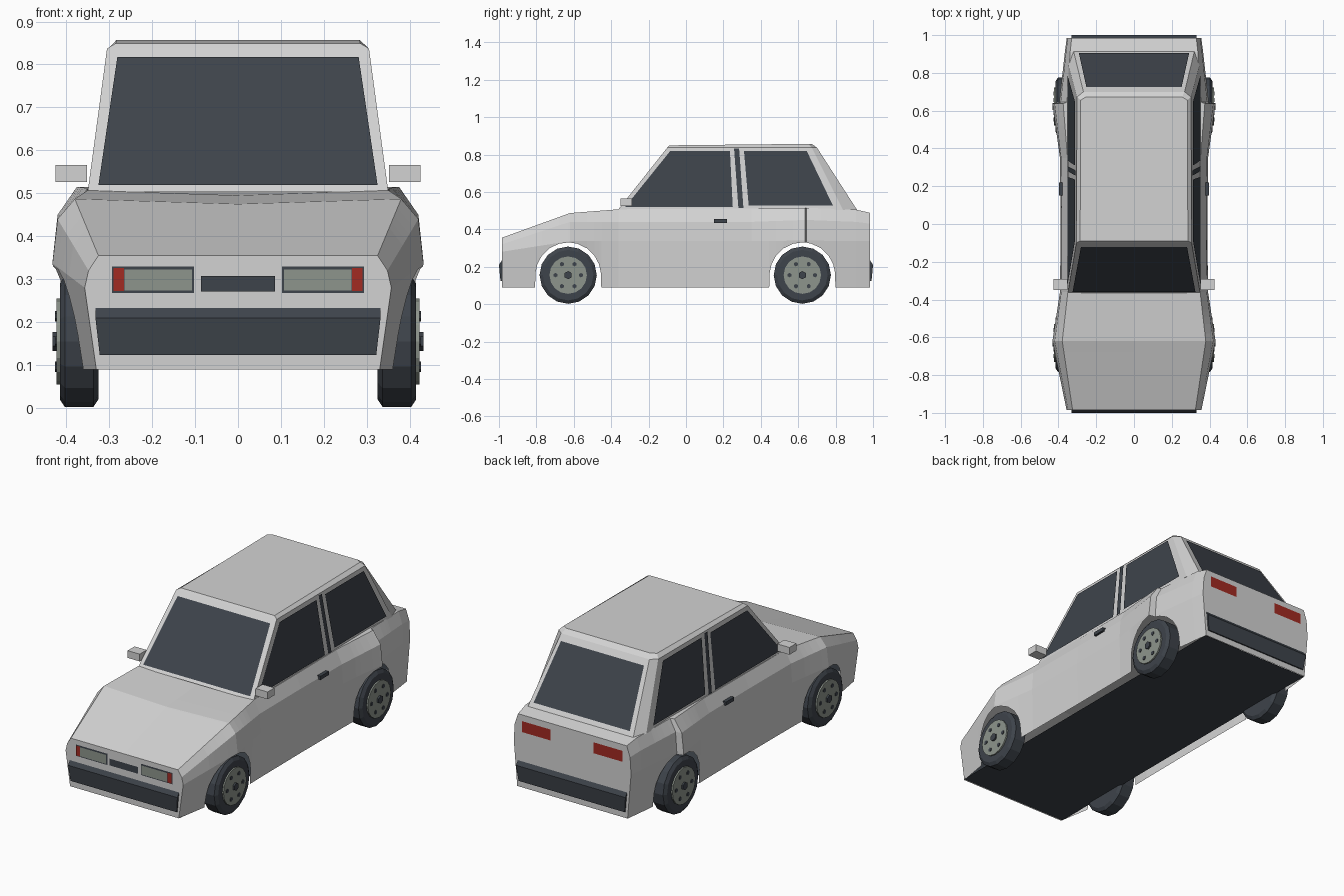
import bpy, bmesh, math
from mathutils import Vector

if "Cube" in bpy.data.objects:
    bpy.data.objects.remove(bpy.data.objects["Cube"])


def material(name, r, g, b):
    m = bpy.data.materials.new(name)
    m.use_nodes = True
    m.diffuse_color = (r, g, b, 1)
    m.node_tree.nodes["Principled BSDF"].inputs["Base Color"].default_value = (r, g, b, 1)
    return m


PAINT = material("light_grey_paint", .65, .65, .65)
DARK = material("charcoal", .048, .057, .07)
LENS = material("grey_green", .27, .3, .265)
RED = material("red_lamp", .36, .024, .016)


def build(name, verts, faces, mat, outward=False):
    bm = bmesh.new()
    vs = [bm.verts.new(v) for v in verts]
    for f in faces:
        bm.faces.new([vs[i] for i in f])
    bmesh.ops.recalc_face_normals(bm, faces=bm.faces)
    bm.normal_update()
    if outward:
        for f in bm.faces:
            if f.normal.dot(f.calc_center_median() - Vector((0, 0, .4))) < 0:
                f.normal_flip()
    mesh = bpy.data.meshes.new(name)
    bm.to_mesh(mesh)
    bm.free()
    mesh.materials.append(mat)
    ob = bpy.data.objects.new(name, mesh)
    bpy.context.scene.collection.objects.link(ob)
    return ob


def plate(name, pts, mat):
    return build(name, pts, [range(len(pts))], mat, outward=True)


def box(name, x, y, z, mat):
    verts = [(a, b, c) for a in x for b in y for c in z]
    faces = [(0, 1, 3, 2), (4, 6, 7, 5), (0, 4, 5, 1), (2, 3, 7, 6), (0, 2, 6, 4), (1, 5, 7, 3)]
    return build(name, verts, faces, mat)


def loft(name, rings, mat):
    """Closed rings joined in order, with both ends capped."""
    n = len(rings[0])
    faces = [range(n), range(n * (len(rings) - 1), n * len(rings))]
    for k in range(len(rings) - 1):
        for i in range(n):
            j = (i + 1) % n
            faces.append((k * n + i, k * n + j, k * n + n + j, k * n + n + i))
    return build(name, [p for r in rings for p in r], faces, mat)


def lathe(name, profile, cy, cz, side, count, mat):
    """Turn (x, radius) pairs about an axle along x."""
    rings = [[(side * x, cy + r * math.sin(math.tau * i / count),
               cz + r * math.cos(math.tau * i / count)) for i in range(count)]
             for x, r in profile]
    return loft(name, rings, mat)


# Lower body: y, sill x, waist x and z, shoulder x and z, top edge x and z, sag
KEYS = [
    (-.985, .33, .357, .28, .348, .32, .325, .355, 0),
    (-.62, .392, .432, .337, .42, .44, .38, .487, .012),
    (-.36, .387, .392, .337, .385, .44, .35, .507, .012),
    (0, .385, .388, .337, .383, .44, .352, .51, 0),
    (.35, .387, .392, .337, .386, .44, .352, .512, 0),
    (.637, .392, .432, .34, .42, .45, .375, .515, 0),
    (.645, .375, .396, .34, .388, .45, .355, .515, 0),
    (.91, .345, .366, .337, .36, .44, .338, .505, 0),
    (.985, .335, .356, .337, .35, .43, .33, .488, 0),
]
AXLES = (-.63, .622)
ARCH = .175
WHEEL_Z = .155


def section(y):
    for a, b in zip(KEYS, KEYS[1:]):
        if a[0] <= y <= b[0]:
            t = (y - a[0]) / (b[0] - a[0])
            return [p + (q - p) * t for p, q in zip(a, b)][1:]


def station(y):
    sill, wx, wz, sx, sz, tx, tz, sag = section(y)
    low = .09
    for c in AXLES:
        if abs(y - c) <= ARCH:
            low = WHEEL_Z + math.sqrt(ARCH ** 2 - (y - c) ** 2)
    low = min(low, wz - .003)
    lx = sill + (wx - sill) * (low - .09) / (wz - .09)
    half = [(lx, low), (wx, wz), (sx, sz), (tx, tz)]
    return ([(x, y, z) for x, z in half] + [(0, y, tz - sag)]
            + [(-x, y, z) for x, z in reversed(half)])


ys = {k[0] for k in KEYS}
for c in AXLES:
    for d in (0, .05, .1, .14, .165, ARCH - .0005, ARCH + .002):
        ys |= {c - d, c + d}
rows = [station(y) for y in sorted(ys)]
n = len(rows[0])
faces = [range(n), range(n * (len(rows) - 1), n * len(rows))]
for k in range(len(rows) - 1):
    faces += [(k * n + i, k * n + i + 1, k * n + n + i + 1, k * n + n + i) for i in range(n - 1)]
build("body_shell", [p for r in rows for p in r], faces, PAINT, outward=True)
plate("floor_pan", [(-.335, -.98, .092), (.335, -.98, .092),
                    (.335, .98, .092), (-.335, .98, .092)], DARK)


# Cabin with chamfered rear pillars and a bevelled roof
def outline(half):
    return half + [(-x, y, z) for x, y, z in reversed(half)]


BASE_Z, EAVE_Z = .503, .837
loft("cabin", [
    outline([(.35, -.365, BASE_Z), (.347, .84, BASE_Z), (.32, .915, BASE_Z)]),
    outline([(.305, -.1, EAVE_Z), (.302, .672, EAVE_Z), (.268, .7, EAVE_Z)]),
    outline([(.285, -.09, .849), (.283, .655, .857), (.255, .672, .857)]),
], PAINT)


def slope_plate(name, y0, y1, lift, low, high, mat):
    """Pane on the front or rear slope; low and high are (half width, z)."""
    def at(x, z):
        return (x, y0 + (y1 - y0) * (z - BASE_Z) / (EAVE_Z - BASE_Z) + lift, z + .003)
    plate(name, [at(-low[0], low[1]), at(low[0], low[1]),
                 at(high[0], high[1]), at(-high[0], high[1])], mat)


slope_plate("windscreen", -.365, -.1, -.004, (.325, .516), (.281, .814), DARK)
slope_plate("rear_window", .915, .7, .004, (.292, .525), (.252, .805), DARK)


def side_plate(name, side, pts, mat):
    def at(y, z):
        return (side * (.3545 - .045 * (z - BASE_Z) / (EAVE_Z - BASE_Z)), y, z)
    plate(name, [at(y, z) for y, z in pts], mat)


for side, tag in ((1, "left"), (-1, "right")):
    side_plate(tag + "_front_window", side,
               [(-.325, .52), (.25, .52), (.235, .818), (-.085, .818)], DARK)
    side_plate(tag + "_rear_window", side,
               [(.335, .528), (.785, .528), (.645, .82), (.31, .82)], DARK)
    side_plate(tag + "_door_pillar", side,
               [(.28, .515), (.307, .515), (.284, .832), (.257, .832)], DARK)

    # Door fittings
    box(tag + "_mirror", (side * .352, side * .425), (-.35, -.29), (.526, .566), PAINT)
    box(tag + "_door_handle", (side * .375, side * .397), (.15, .22), (.434, .454), DARK)

    # Lamps
    def lamp(name, y, x0, x1, z0, z1, mat):
        plate(tag + name, [(side * x0, y, z0), (side * x1, y, z0),
                           (side * x1, y, z1), (side * x0, y, z1)], mat)
    lamp("_headlamp_frame", -.988, .102, .293, .268, .33, DARK)
    lamp("_headlamp", -.991, .107, .264, .274, .323, LENS)
    lamp("_indicator", -.991, .266, .29, .272, .326, RED)
    lamp("_tail_lamp", .988, .13, .305, .395, .455, RED)

    # Wheels
    for cy, end in zip(AXLES, ("front", "rear")):
        name = tag + "_" + end
        lathe(name + "_tyre", [(.325, .135), (.337, .153), (.403, .153), (.415, .135)],
              cy, WHEEL_Z, side, 16, DARK)
        lathe(name + "_rim", [(.4, .1), (.423, .1)], cy, WHEEL_Z, side, 16, LENS)
        lathe(name + "_hub", [(.41, .022), (.432, .022)], cy, WHEEL_Z, side, 6, DARK)
        for i in range(6):
            a = math.tau * (i + .5) / 6
            lathe(name + "_bolt", [(.415, .012), (.426, .012)], cy + .068 * math.sin(a),
                  WHEEL_Z + .068 * math.cos(a), side, 6, DARK)

# Grille and bumpers
plate("grille", [(-.086, -.99, .271), (.086, -.99, .271),
                 (.086, -.99, .308), (-.086, -.99, .308)], DARK)
for s, name in ((-1, "front_bumper"), (1, "rear_bumper")):
    profile = [(.98, .24), (1, .21), (.992, .124), (.98, .124)]
    loft(name, [[(e * (.332 if z > .2 else .322), s * y, z) for y, z in profile]
                for e in (-1, 1)], DARK)
